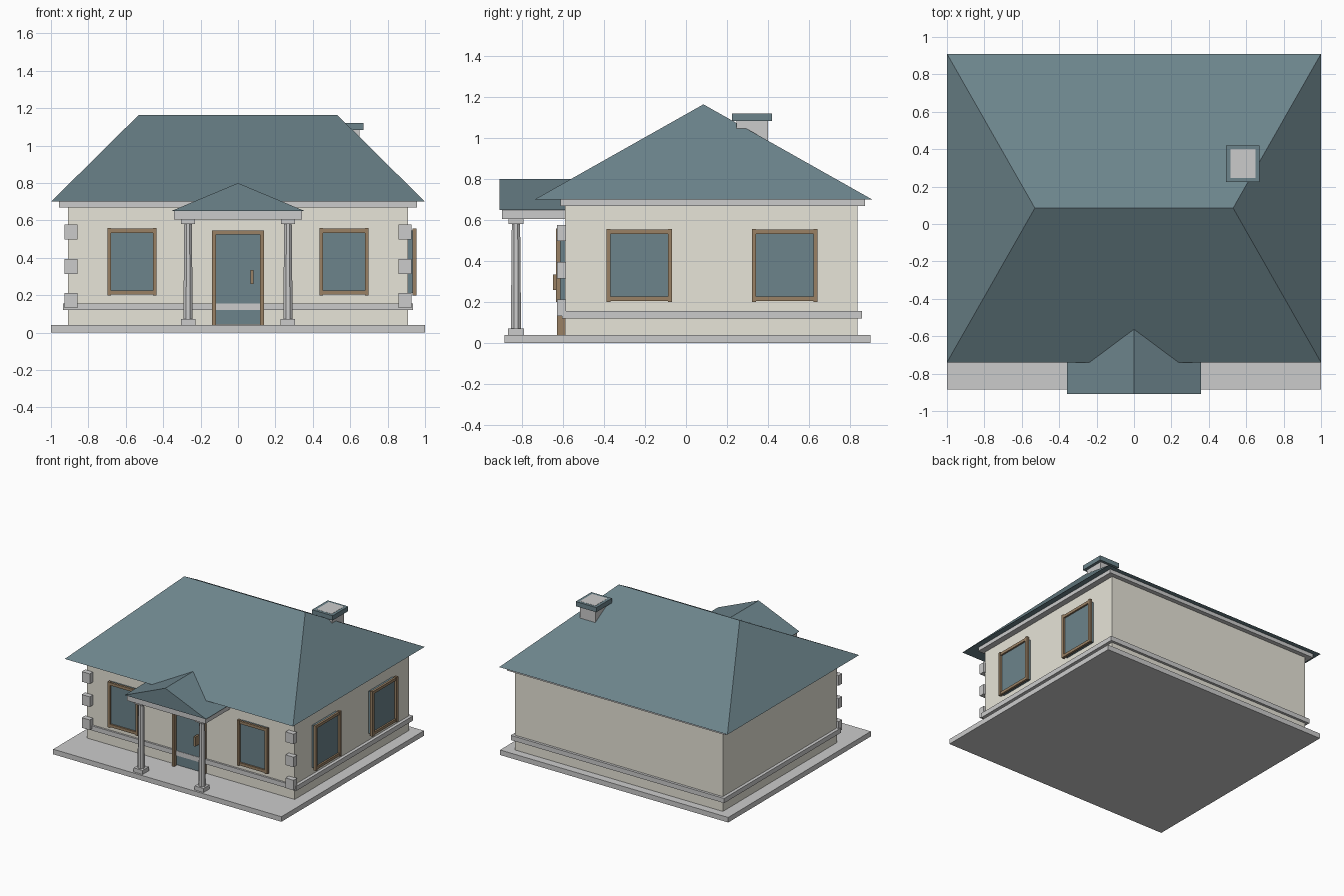
import bpy, bmesh
from math import pi

if "Cube" in bpy.data.objects:
    bpy.data.objects.remove(bpy.data.objects["Cube"])


def material(name, rgb):
    m = bpy.data.materials.new(name)
    m.diffuse_color = (*rgb, 1)
    m.use_nodes = True
    m.node_tree.nodes["Principled BSDF"].inputs["Base Color"].default_value = m.diffuse_color
    return m


CREAM = material("cream_wall", (0.80, 0.78, 0.69))
BLUE = material("slate_blue", (0.15, 0.23, 0.26))
BROWN = material("wood_brown", (0.32, 0.22, 0.13))


def mesh_object(name, verts, faces, mat=None):
    me = bpy.data.meshes.new(name)
    bm = bmesh.new()
    vs = [bm.verts.new(v) for v in verts]
    for f in faces:
        bm.faces.new([vs[i] for i in f])
    bmesh.ops.recalc_face_normals(bm, faces=bm.faces)
    bm.to_mesh(me)
    bm.free()
    ob = bpy.data.objects.new(name, me)
    bpy.context.collection.objects.link(ob)
    if mat:
        me.materials.append(mat)
    return ob


BOX = [(0, 1, 3, 2), (4, 6, 7, 5), (0, 4, 5, 1), (2, 3, 7, 6), (0, 2, 6, 4), (1, 5, 7, 3)]


def box(name, xs, ys, zs, mat=None):
    return mesh_object(name, [(x, y, z) for x in xs for y in ys for z in zs], BOX, mat)


# Ground slab, walls, plinth band and cornice
box("base_slab", (-1, 1), (-0.885, 0.90), (0, 0.04))
box("walls", (-0.91, 0.91), (-0.59, 0.838), (0.04, 0.70), CREAM)
box("plinth_band", (-0.935, 0.935), (-0.605, 0.858), (0.12, 0.157))
box("cornice", (-0.957, 0.957), (-0.612, 0.873), (0.67, 0.702))

# Hipped main roof
mesh_object("main_roof",
            [(-1, -0.74, 0.70), (1, -0.74, 0.70), (1, 0.91, 0.70), (-1, 0.91, 0.70),
             (-0.53, 0.085, 1.165), (0.53, 0.085, 1.165)],
            [(0, 1, 5, 4), (2, 3, 4, 5), (1, 2, 5), (3, 0, 4), (0, 3, 2, 1)], BLUE)

# Porch gable roof and slab beneath it
mesh_object("porch_roof",
            [(x, y, z) for y in (-0.91, -0.54) for x, z in ((-0.357, 0.65), (0.357, 0.65), (0, 0.80))],
            [(0, 1, 2), (5, 4, 3), (0, 3, 4, 1), (1, 4, 5, 2), (2, 5, 3, 0)], BLUE)
box("porch_beam", (-0.343, 0.343), (-0.897, -0.59), (0.605, 0.652))

# Chimney
box("chimney_stack", (0.515, 0.65), (0.247, 0.40), (0.80, 1.121))
box("chimney_cap", (0.492, 0.672), (0.225, 0.42), (1.083, 1.12), BLUE)


def framed(name, wall, c, half, z0, z1):
    """Glass with four frame bars, on the front ('y') or the right ('x') wall."""
    def part(label, us, depth, zs, mat):
        if wall == 'y':
            box(name + label, us, (-0.59 - depth[1], -0.59 - depth[0]), zs, mat)
        else:
            box(name + label, (0.91 + depth[0], 0.91 + depth[1]), us, zs, mat)
    part("_glass", (c - half + 0.012, c + half - 0.012), (0, 0.028), (z0 + 0.012, z1 - 0.012), BLUE)
    for i, s in enumerate((-1, 1)):
        e = sorted((c + s * half, c + s * (half - 0.02)))
        part(f"_jamb_{i}", e, (0.023, 0.045), (z0, z1), BROWN)
    for i, z in enumerate((z0 + 0.004, z1 - 0.026)):
        part(f"_rail_{i}", (c - half, c + half), (0.023, 0.041), (z, z + 0.022), BROWN)


for i, x in enumerate((-0.567, 0.567)):
    framed(f"front_window_{i}", 'y', x, 0.132, 0.20, 0.56)
for i, y in enumerate((-0.228, 0.482)):
    framed(f"side_window_{i}", 'x', y, 0.16, 0.20, 0.557)

# Front door
box("door_panel", (-0.125, 0.125), (-0.602, -0.58), (0.045, 0.535), BLUE)
for i, s in enumerate((-1, 1)):
    box(f"door_jamb_{i}", sorted((s * 0.138, s * 0.118)), (-0.63, -0.59), (0.04, 0.547), BROWN)
box("door_head", (-0.138, 0.138), (-0.627, -0.59), (0.525, 0.545), BROWN)
box("door_handle", (0.066, 0.082), (-0.65, -0.60), (0.26, 0.335), BROWN)

# Mirrored corner blocks and porch columns
for side, s in (("left", -1), ("right", 1)):
    for i, z in enumerate((0.132, 0.315, 0.497)):
        box(f"corner_block_{side}_{i}", sorted((s * 0.858, s * 0.928)), (-0.63, -0.585), (z, z + 0.08))
    cx, cy = s * 0.267, -0.83
    sq = lambda c, h: (c - h, c + h)
    box(f"column_base_{side}", sq(cx, 0.039), sq(cy, 0.039), (0.04, 0.072))
    box(f"column_capital_{side}", sq(cx, 0.037), sq(cy, 0.037), (0.58, 0.606))
    bpy.ops.mesh.primitive_cone_add(vertices=8, radius1=0.027, radius2=0.022, depth=0.51,
                                    location=(cx, cy, 0.326), rotation=(0, 0, pi / 8))
    bpy.context.object.name = f"column_shaft_{side}"
